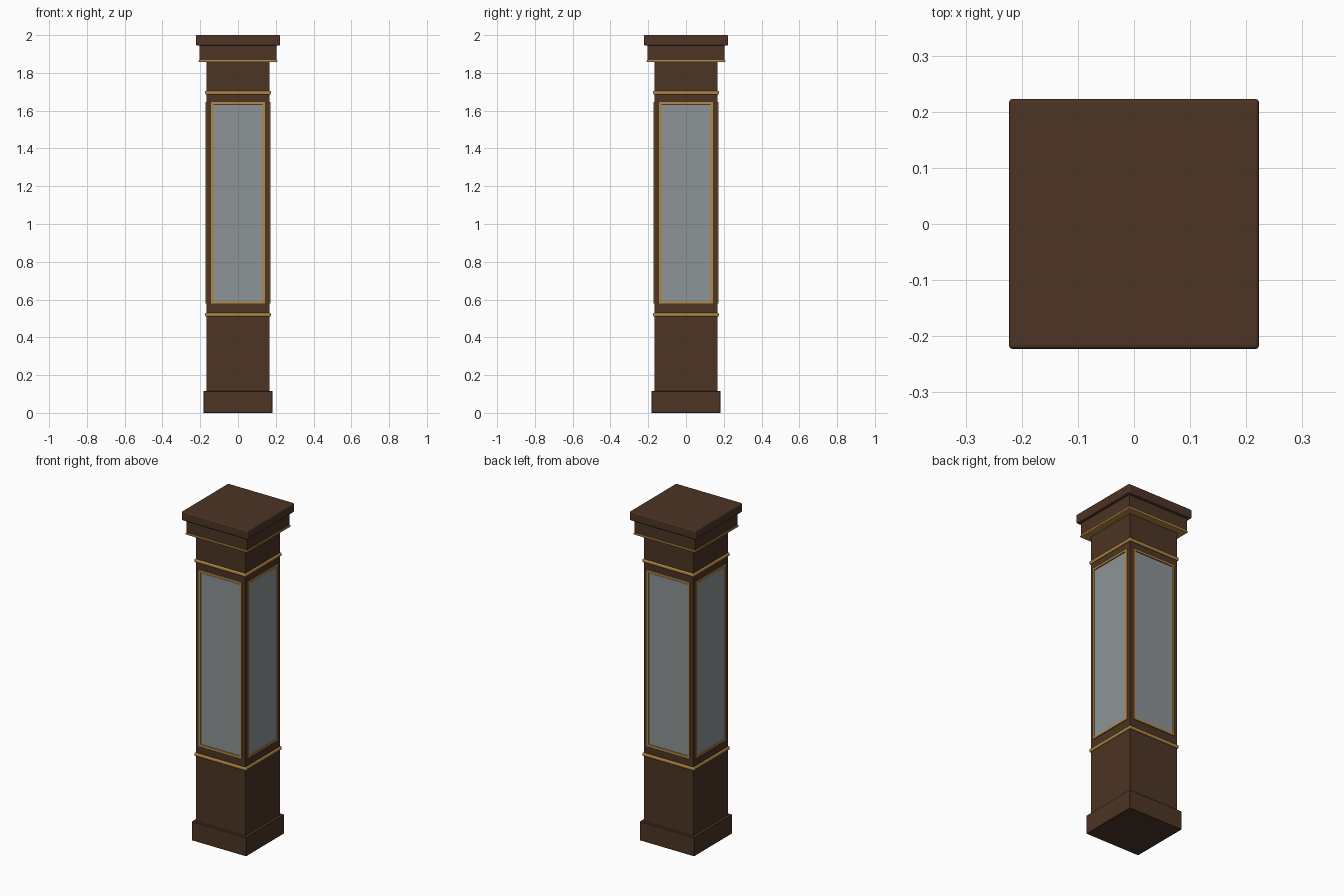
import bpy, bmesh, math
from mathutils import Matrix, Vector

if "Cube" in bpy.data.objects:
    bpy.data.objects.remove(bpy.data.objects["Cube"])


def material(name, rgb):
    m = bpy.data.materials.new(name)
    m.diffuse_color = (*rgb, 1)
    m.use_nodes = True
    m.node_tree.nodes["Principled BSDF"].inputs["Base Color"].default_value = m.diffuse_color
    return m


WOOD = material("dark_wood", (0.072, 0.035, 0.018))
GOLD = material("gold_trim", (0.434, 0.246, 0.056))
GLASS = material("grey_glass", (0.27, 0.295, 0.305))


def add_box(bm, lo, hi, rot=Matrix()):
    lo, hi = Vector(lo), Vector(hi)
    size = hi - lo
    mat = rot @ Matrix.Translation((lo + hi) / 2) @ Matrix.Diagonal((*size, 1))
    bmesh.ops.create_cube(bm, size=1, matrix=mat)


def finish(name, bm, mat, bevel=0, segments=2):
    mesh = bpy.data.meshes.new(name)
    bm.to_mesh(mesh)
    bm.free()
    mesh.materials.append(mat)
    ob = bpy.data.objects.new(name, mesh)
    bpy.context.collection.objects.link(ob)
    if bevel:
        mod = ob.modifiers.new("soft_edges", "BEVEL")
        mod.width = bevel
        mod.segments = segments
    return ob


def slab(name, half, z0, z1, mat, bevel=0, segments=2):
    bm = bmesh.new()
    add_box(bm, (-half, -half, z0), (half, half, z1))
    return finish(name, bm, mat, bevel, segments)


# Stacked square column parts
slab("base_plinth", 0.183, 0, 0.115, WOOD, 0.002, 1)
slab("column_shaft", 0.166, 0.115, 1.86, WOOD)
slab("lower_band", 0.174, 0.51, 0.53, GOLD, 0.007, 3)
slab("upper_band", 0.174, 1.685, 1.705, GOLD, 0.007, 3)
slab("crown_trim", 0.208, 1.857, 1.869, GOLD, 0.004, 2)
slab("crown_block", 0.203, 1.867, 1.946, WOOD)
slab("top_cap", 0.223, 1.945, 2.0, WOOD, 0.007, 3)

# Framed glass panel on each of the four sides
W, Z0, Z1, T = 0.144, 0.578, 1.647, 0.013
for i, side in enumerate(("front", "right", "back", "left")):
    rot = Matrix.Rotation(i * math.pi / 2, 4, "Z")
    frame = bmesh.new()
    for lo, hi in (((-W, Z0), (-W + T, Z1)), ((W - T, Z0), (W, Z1)),
                   ((-W + T, Z0), (W - T, Z0 + T)), ((-W + T, Z1 - T), (W - T, Z1))):
        add_box(frame, (lo[0], -0.172, lo[1]), (hi[0], -0.165, hi[1]), rot)
    finish(side + "_panel_frame", frame, GOLD)
    pane = bmesh.new()
    add_box(pane, (-W + T, -0.168, Z0 + T), (W - T, -0.165, Z1 - T - 0.004), rot)
    finish(side + "_glass_panel", pane, GLASS)
